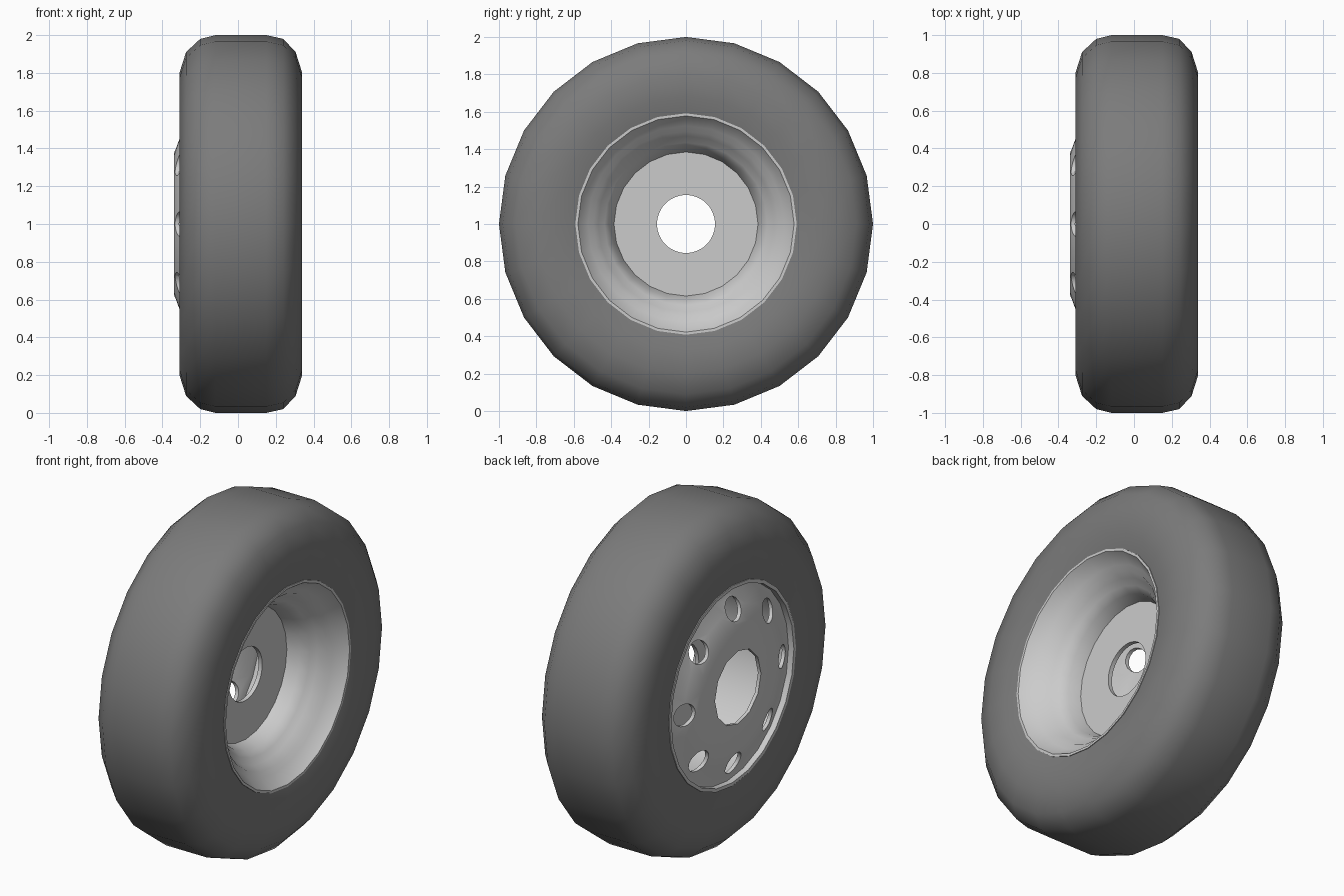
import bpy, bmesh, math
from mathutils import Matrix

cube = bpy.data.objects.get("Cube")
if cube:
    bpy.data.objects.remove(cube, do_unlink=True)

SEGMENTS = 24
CENTRE_Z = 1.0


def make_material(name, value, roughness):
    mat = bpy.data.materials.new(name)
    mat.use_nodes = True
    colour = (value, value, value, 1)
    mat.diffuse_color = colour
    bsdf = mat.node_tree.nodes["Principled BSDF"]
    bsdf.inputs["Base Color"].default_value = colour
    bsdf.inputs["Roughness"].default_value = roughness
    return mat


def make_object(name, bm, mat=None):
    bmesh.ops.recalc_face_normals(bm, faces=bm.faces[:])
    mesh = bpy.data.meshes.new(name)
    bm.to_mesh(mesh)
    bm.free()
    obj = bpy.data.objects.new(name, mesh)
    bpy.context.collection.objects.link(obj)
    obj.location.z = CENTRE_Z
    if mat:
        mesh.materials.append(mat)
    return obj


def lathe(name, profile, mat):
    """Spin a closed (x, radius) profile around the axle."""
    bm = bmesh.new()
    rings = []
    for i in range(SEGMENTS):
        a = math.tau * i / SEGMENTS
        rings.append([bm.verts.new((x, r * math.cos(a), r * math.sin(a)))
                      for x, r in profile])
    n = len(profile)
    for i, ring in enumerate(rings):
        nxt = rings[(i + 1) % SEGMENTS]
        for j in range(n):
            k = (j + 1) % n
            bm.faces.new((ring[j], ring[k], nxt[k], nxt[j]))
    return make_object(name, bm, mat)


def add_drill(bm, x, radius, sides, y=0, z=0):
    """Add a short cylinder along the axle direction."""
    bmesh.ops.create_cone(
        bm, cap_ends=True, segments=sides, radius1=radius, radius2=radius, depth=0.2,
        matrix=Matrix.Translation((x, y, z)) @ Matrix.Rotation(math.pi / 2, 4, "Y"))


def cut(obj, drills):
    cutter = make_object(obj.name + "_cutter", drills)
    cutter.hide_render = True
    mod = obj.modifiers.new("holes", "BOOLEAN")
    mod.operation = "DIFFERENCE"
    mod.solver = "EXACT"
    mod.object = cutter
    activate(obj)
    bpy.ops.object.modifier_apply(modifier=mod.name)
    bpy.data.objects.remove(cutter, do_unlink=True)


def activate(obj):
    bpy.ops.object.select_all(action="DESELECT")
    obj.select_set(True)
    bpy.context.view_layer.objects.active = obj


rubber = make_material("dark_grey_rubber", 0.2, 0.8)
metal = make_material("light_grey_metal", 0.6, 0.5)

# Tyre: rounded cross-section
tyre = lathe("tyre", [
    (0.32, 0.59), (0.34, 0.68), (0.34, 0.8), (0.305, 0.91), (0.24, 0.98), (0.15, 1.0),
    (-0.12, 1.0), (-0.2, 0.98), (-0.275, 0.91), (-0.31, 0.8), (-0.31, 0.68), (-0.3, 0.59),
], rubber)

# Rim: stepped dish on the inner side, barrel behind it
rim = lathe("rim", [
    (0.325, 0.592), (0.325, 0.578), (0.25, 0.525), (0.235, 0.495), (0.19, 0.47),
    (0.165, 0.435), (0.12, 0.405), (0.05, 0.385),
    (0.04, 0.395), (0.15, 0.45), (0.18, 0.485), (0.24, 0.54), (0.24, 0.568),
    (-0.305, 0.572), (-0.305, 0.592),
], metal)

# Mounting plate at the bottom of the dish, with a round bore
plate = lathe("mounting_plate", [(0.05, 0.1), (0.05, 0.386), (0.025, 0.386), (0.025, 0.1)], metal)
bore = bmesh.new()
add_drill(bore, 0.04, 0.155, 48)
cut(plate, bore)

# Wheel disc: shallow dome with a hub opening and a ring of vent holes
disc = lathe("wheel_disc", [
    (-0.34, 0.15), (-0.34, 0.37), (-0.31, 0.46), (-0.275, 0.545), (-0.27, 0.572),
    (-0.25, 0.572), (-0.255, 0.54), (-0.29, 0.45), (-0.32, 0.365), (-0.32, 0.15),
], metal)
holes = bmesh.new()
add_drill(holes, -0.31, 0.215, 12)
for i in range(8):
    a = math.tau * i / 8
    add_drill(holes, -0.31, 0.066, 16, 0.455 * math.cos(a), 0.455 * math.sin(a))
cut(disc, holes)

for obj, angle in ((tyre, 60), (rim, 40), (plate, 30), (disc, 35)):
    activate(obj)
    bpy.ops.object.shade_smooth_by_angle(angle=math.radians(angle))
